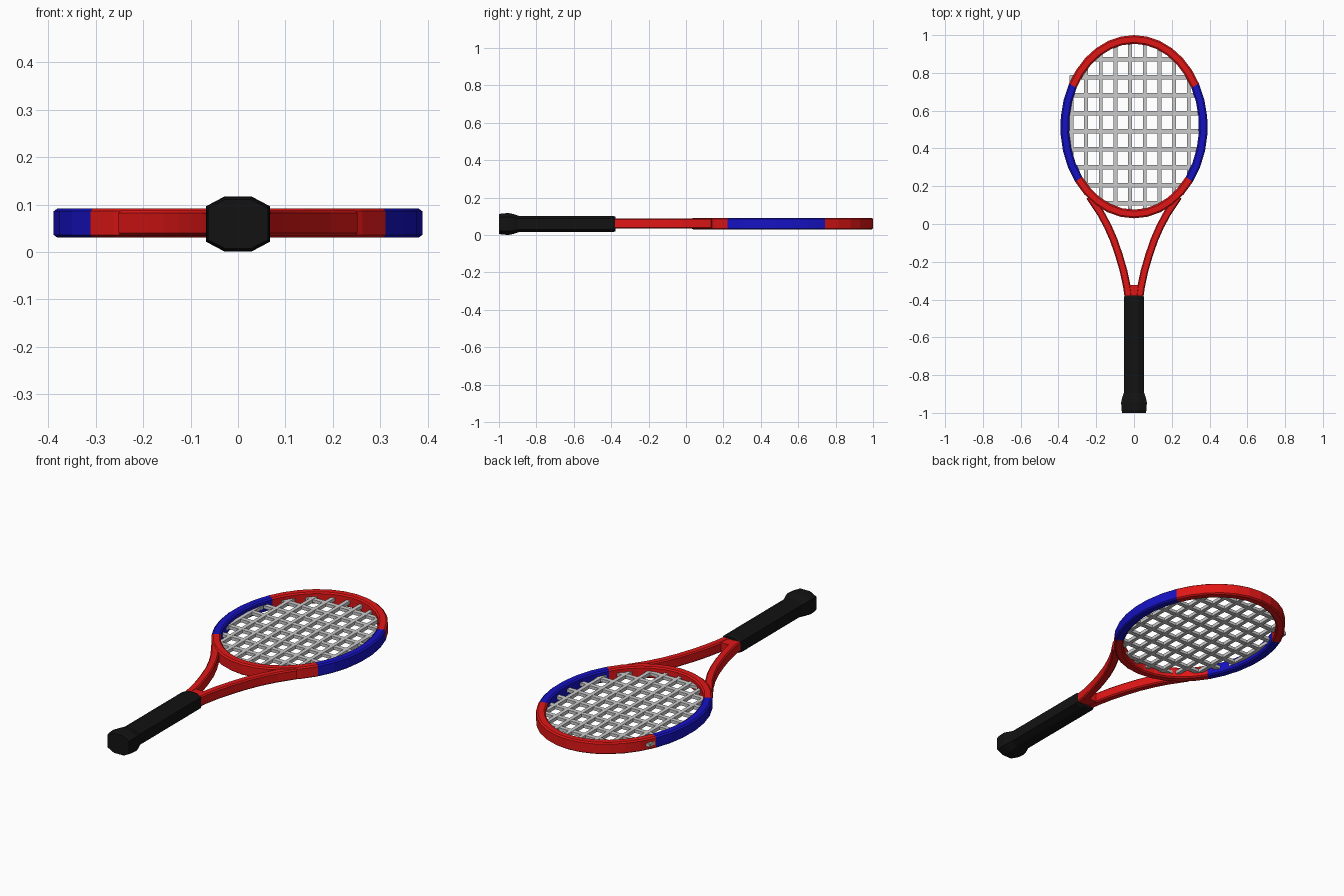
import bpy, bmesh
from math import sin, cos, radians, sqrt
from mathutils import Vector

if "Cube" in bpy.data.objects:
    bpy.data.objects.remove(bpy.data.objects["Cube"])

ZC = 0.061            # mid height of the frame
CY = 0.515            # centre of the head
AX, AY = 0.367, 0.462 # mid-line radii of the head


def material(name, rgb):
    m = bpy.data.materials.new(name)
    m.diffuse_color = (*rgb, 1)
    m.use_nodes = True
    m.node_tree.nodes["Principled BSDF"].inputs["Base Color"].default_value = m.diffuse_color
    return m


RED = material("red", (0.75, 0.008, 0.008))
BLUE = material("blue", (0.008, 0.006, 0.55))
BLACK = material("black", (0.006, 0.006, 0.006))


def octagon(hw, hh, bw, bh):
    """Rectangle of half width and height with cut corners."""
    return [(hw, hh - bh), (hw - bw, hh), (bw - hw, hh), (-hw, hh - bh),
            (-hw, bh - hh), (bw - hw, -hh), (hw - bw, -hh), (hw, bh - hh)]


def finish(bm, name, mat):
    bmesh.ops.recalc_face_normals(bm, faces=bm.faces)
    me = bpy.data.meshes.new(name)
    bm.to_mesh(me)
    bm.free()
    if mat:
        me.materials.append(mat)
    ob = bpy.data.objects.new(name, me)
    bpy.context.collection.objects.link(ob)
    return ob


def loft(name, rings, mat):
    """Skin a list of point rings and cap both ends."""
    bm = bmesh.new()
    vs = [[bm.verts.new(p) for p in r] for r in rings]
    n = len(vs[0])
    for a, b in zip(vs, vs[1:]):
        for i in range(n):
            j = (i + 1) % n
            bm.faces.new((a[i], a[j], b[j], b[i]))
    bm.faces.new(vs[0])
    bm.faces.new(vs[-1])
    return finish(bm, name, mat)


# Oval head, in four coloured arcs
def head_arc(name, start, end, steps, mat):
    rings = []
    for k in range(steps + 1):
        t = radians(start + (end - start) * k / steps)
        rings.append([((AX + u) * cos(t), CY + (AY + u) * sin(t), ZC + w)
                      for u, w in octagon(0.023, 0.031, 0.008, 0.006)])
    loft(name, rings, mat)


head_arc("head_top", 28, 152, 12, RED)
head_arc("head_left", 152, 217, 6, BLUE)
head_arc("head_bottom", 217, 323, 10, RED)
head_arc("head_right", -37, 28, 6, BLUE)

# Curved throat arms, mirrored left and right
path = [Vector(p) for p in [(0.028, -0.40), (0.038, -0.33), (0.055, -0.25), (0.078, -0.17),
                            (0.107, -0.085), (0.14, -0.01), (0.178, 0.06), (0.235, 0.145)]]
for side, label in ((1, "right"), (-1, "left")):
    rings = []
    for i, p in enumerate(path):
        d = (path[min(i + 1, len(path) - 1)] - path[max(i - 1, 0)]).normalized()
        rings.append([(side * (p.x + d.y * u), p.y - d.x * u, ZC + w)
                      for u, w in octagon(0.02, 0.027, 0.006, 0.006)])
    loft("throat_arm_" + label, rings, RED)

# Block joining the arms at the handle
loft("throat_block", [[(x, y, ZC + w) for x, w in octagon(hw, 0.0255, 0.005, 0.005)]
                      for y, hw in ((-0.40, 0.034), (-0.322, 0.042))], RED)

# Octagonal grip with flared butt: y, half width, half height
stations = [(-1.0, 0.063, 0.052), (-0.985, 0.066, 0.057), (-0.945, 0.068, 0.058),
            (-0.925, 0.064, 0.054), (-0.895, 0.054, 0.044), (-0.39, 0.054, 0.044),
            (-0.378, 0.05, 0.039)]
loft("handle", [[(x, y, 0.059 + w) for x, w in octagon(a, b, a * 0.58, b * 0.36)]
                for y, a, b in stations], BLACK)


# String bed clipped to the oval
def add_bar(bm, x0, x1, y0, y1, h):
    vs = bmesh.ops.create_cube(bm, size=1)["verts"]
    for v in vs:
        v.co = ((x0 + x1) / 2 + v.co.x * (x1 - x0),
                (y0 + y1) / 2 + v.co.y * (y1 - y0), ZC + v.co.z * h)


bm = bmesh.new()
for k in range(-4, 5):
    x = -0.0205 + 0.0777 * k
    r = AY * sqrt(1 - (x / AX) ** 2)
    top = 0.785 if k == -4 else CY + r
    add_bar(bm, x - 0.01, x + 0.01, CY - r, top, 0.018)
finish(bm, "main_strings", None)

bm = bmesh.new()
for k in range(9):
    y = 0.111 + 0.0953 * k
    r = AX * sqrt(1 - ((y - CY) / AY) ** 2)
    left = 0.34 if k == 7 else r
    add_bar(bm, -left, r, y - 0.012, y + 0.012, 0.016)
finish(bm, "cross_strings", None)
